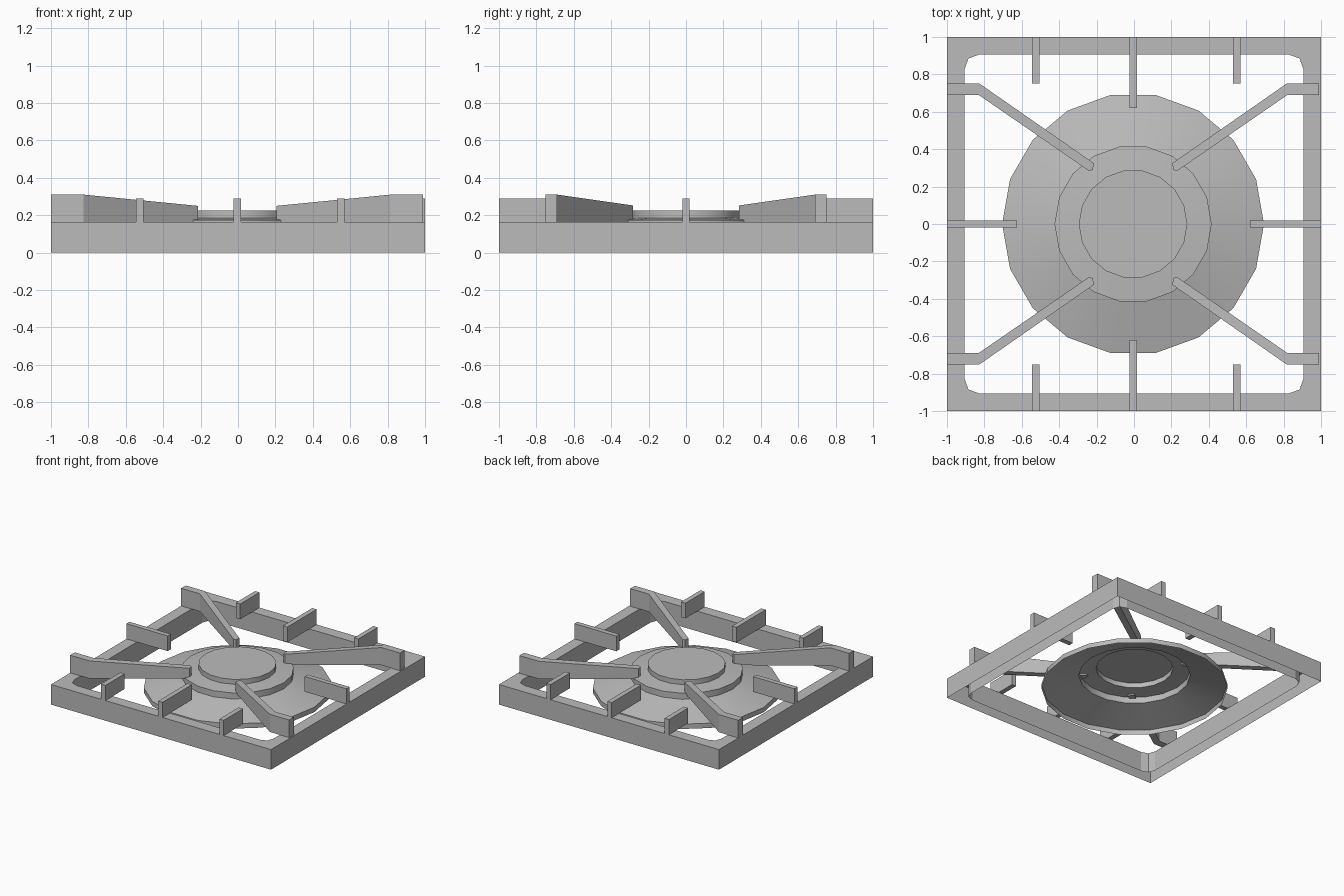
import bpy, bmesh, math
from mathutils import Vector

cube = bpy.data.objects.get("Cube")
if cube:
    bpy.data.objects.remove(cube, do_unlink=True)

GREY = (0.5, 0.5, 0.5, 1.0)
metal = bpy.data.materials.new("grey_metal")
metal.use_nodes = True
metal.diffuse_color = GREY
metal.node_tree.nodes["Principled BSDF"].inputs["Base Color"].default_value = GREY

CX = -0.005          # burner and prongs sit a touch off centre
FRAME_TOP = 0.165


def finish(name, bm, fix_normals=True):
    if fix_normals:
        bmesh.ops.recalc_face_normals(bm, faces=bm.faces)
    mesh = bpy.data.meshes.new(name)
    bm.to_mesh(mesh)
    bm.free()
    obj = bpy.data.objects.new(name, mesh)
    obj.data.materials.append(metal)
    bpy.context.collection.objects.link(obj)
    return obj


def prism(name, outline, z0, tops):
    """Closed upright solid; tops gives the height at each outline point."""
    bm = bmesh.new()
    low = [bm.verts.new((x, y, z0)) for x, y in outline]
    high = [bm.verts.new((x, y, t)) for (x, y), t in zip(outline, tops)]
    bm.faces.new(low)
    bm.faces.new(high)
    n = len(outline)
    for i in range(n):
        j = (i + 1) % n
        bm.faces.new((low[i], low[j], high[j], high[i]))
    return finish(name, bm)


def bar(name, x0, x1, y0, y1):
    return prism(name, [(x0, y0), (x1, y0), (x1, y1), (x0, y1)], FRAME_TOP, [0.29] * 4)


# Square frame: a channel open underneath, with rounded inner corners
bm = bmesh.new()
corners = [(1, 1), (-1, 1), (-1, -1), (1, -1)]
bend = [(0.905, 0.83), (0.885, 0.885), (0.83, 0.905)]
outer, inner = [], []
for k, (sx, sy) in enumerate(corners):
    outer.append([bm.verts.new((sx, sy, z)) for z in (0, FRAME_TOP)])
    pts = bend if sx * sy > 0 else bend[::-1]
    inner.append([[bm.verts.new((sx * x, sy * y, z)) for z in (0, FRAME_TOP)] for x, y in pts])
for k in range(4):
    n = (k + 1) % 4
    a, b = outer[k], outer[n]
    p, q = inner[k], inner[n]
    bm.faces.new((a[0], b[0], b[1], a[1]))
    bm.faces.new((p[2][0], p[2][1], q[0][1], q[0][0]))
    bm.faces.new((a[1], b[1], q[0][1], p[2][1]))
    for i in range(2):
        bm.faces.new((p[i][0], p[i][1], p[i + 1][1], p[i + 1][0]))
        bm.faces.new((a[1], p[i + 1][1], p[i][1]))
finish("frame", bm)

# Burner: stepped dish turned around the vertical axis, hollow below
SIDES = 18
profile = [(0.70, 0.01), (0.70, 0.05), (0.42, 0.125), (0.42, 0.175),
           (0.29, 0.185), (0.29, 0.225)]
bm = bmesh.new()
rings = []
for r, z in profile:
    rings.append([bm.verts.new((CX + r * math.cos(t), r * math.sin(t), z))
                  for t in (math.tau * i / SIDES for i in range(SIDES))])
for low, high in zip(rings, rings[1:]):
    for i in range(SIDES):
        j = (i + 1) % SIDES
        bm.faces.new((low[i], low[j], high[j], high[i]))
bm.faces.new(rings[-1])
burner = finish("burner_dish", bm, False)
bpy.context.view_layer.objects.active = burner
burner.select_set(True)
bpy.ops.object.shade_smooth_by_angle(angle=math.radians(30))

# Four bent corner prongs sloping down towards the burner
prong = [(0.995, 0.75), (0.82, 0.75), (0.21, 0.325), (0.215, 0.29), (0.235, 0.283),
         (0.825, 0.69), (0.995, 0.69)]
prong_tops = [0.31, 0.31, 0.25, 0.25, 0.252, 0.31, 0.31]
for sx, side in ((1, "left"), (-1, "right")):
    for sy, end in ((1, "back"), (-1, "front")):
        prism(f"corner_prong_{end}_{side}", [(CX + sx * x, sy * y) for x, y in prong],
              FRAME_TOP, prong_tops)

# Straight supports along the frame sides
for sy, end in ((1, "back"), (-1, "front")):
    for label, x, reach in (("middle", CX, 0.62), ("left", 0.55, 0.75), ("right", -0.525, 0.75)):
        ys = sorted((sy * reach, sy * 1.0))
        bar(f"{end}_support_{label}", x - 0.02, x + 0.02, *ys)
bar("left_support", 0.62, 1.0, -0.02, 0.02)
bar("right_support", -1.0, -0.625, -0.02, 0.02)
